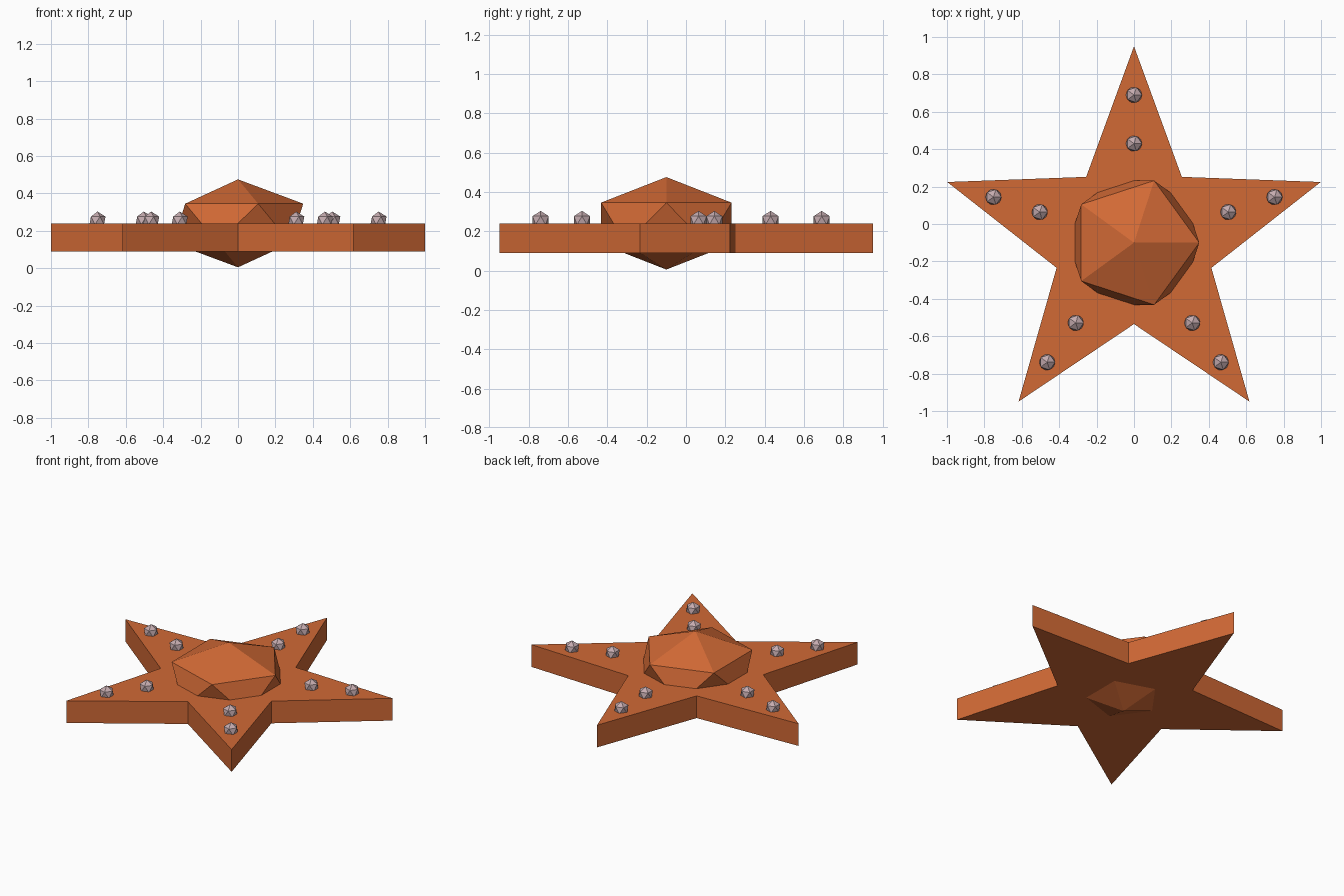
import bpy, bmesh, math

if "Cube" in bpy.data.objects:
    bpy.data.objects.remove(bpy.data.objects["Cube"])

CY = -0.10            # star centre on y
Z0, Z1 = 0.09, 0.24   # slab bottom and top


def material(name, rgb):
    m = bpy.data.materials.new(name)
    m.diffuse_color = (*rgb, 1.0)
    m.use_nodes = True
    m.node_tree.nodes["Principled BSDF"].inputs["Base Color"].default_value = m.diffuse_color
    return m


orange = material("burnt orange", (0.64, 0.142, 0.036))
pink_grey = material("pinkish grey", (0.56, 0.41, 0.43))


def finish(bm, name, mat, loc=(0, 0, 0)):
    bmesh.ops.recalc_face_normals(bm, faces=bm.faces)
    me = bpy.data.meshes.new(name)
    bm.to_mesh(me)
    bm.free()
    me.materials.append(mat)
    ob = bpy.data.objects.new(name, me)
    ob.location = loc
    bpy.context.collection.objects.link(ob)
    return ob


def gem(name, mat, loc, radius, height):
    bm = bmesh.new()
    bmesh.ops.create_icosphere(bm, subdivisions=1, radius=1.0)
    bmesh.ops.scale(bm, vec=(radius, radius, height), verts=bm.verts)
    return finish(bm, name, mat, loc)


def polar(r, deg):
    a = math.radians(deg)
    return r * math.cos(a), CY + r * math.sin(a)


# five-pointed star slab
bm = bmesh.new()
outline = [bm.verts.new((*polar(0.435 if i % 2 else 1.05, 90 + 36 * i), Z0))
           for i in range(10)]
base = bm.faces.new(outline)
ext = bmesh.ops.extrude_face_region(bm, geom=[base], use_keep_orig=True)
bmesh.ops.translate(bm, vec=(0, 0, Z1 - Z0),
                    verts=[v for v in ext["geom"] if isinstance(v, bmesh.types.BMVert)])
finish(bm, "star_body", orange)

# flattened faceted gem through the middle
gem("centre_gem", orange, (0, CY, 0.24), 0.39, 0.235)

# two studs along each arm
for arm in range(5):
    for label, r in (("inner", 0.53), ("outer", 0.79)):
        x, y = polar(r, 90 + 72 * arm)
        gem(f"{label}_stud_{arm + 1}", pink_grey, (x, y, 0.255), 0.048, 0.048)
